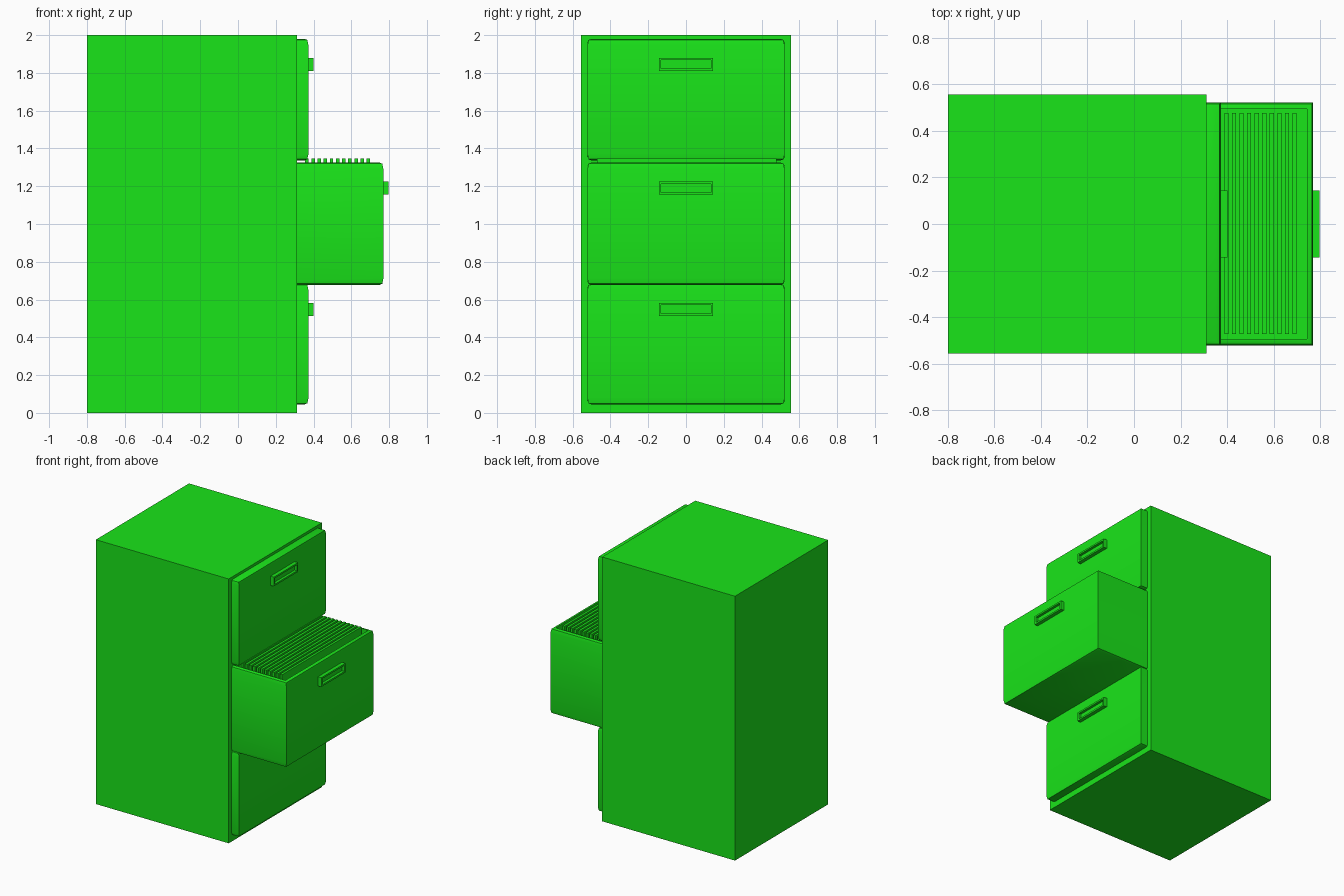
import bpy, bmesh

if "Cube" in bpy.data.objects:
    bpy.data.objects.remove(bpy.data.objects["Cube"])

green = bpy.data.materials.new("green_paint")
green.diffuse_color = (0.01, 0.78, 0.01, 1)
green.use_nodes = True
green.node_tree.nodes["Principled BSDF"].inputs["Base Color"].default_value = green.diffuse_color


def box(bm, lo, hi):
    verts = bmesh.ops.create_cube(bm, size=1)["verts"]
    for v in verts:
        for i in range(3):
            v.co[i] = hi[i] if v.co[i] > 0 else lo[i]
    return verts


def finish(bm, name):
    bmesh.ops.recalc_face_normals(bm, faces=bm.faces[:])
    me = bpy.data.meshes.new(name)
    bm.to_mesh(me)
    bm.free()
    me.materials.append(green)
    ob = bpy.data.objects.new(name, me)
    bpy.context.collection.objects.link(ob)
    bpy.ops.object.select_all(action='DESELECT')
    ob.select_set(True)
    bpy.context.view_layer.objects.active = ob
    bpy.ops.object.shade_smooth_by_angle(angle=0.6)
    return ob


def sink(bm, face, thickness, vector):
    """Inset a face and push the inner part inwards."""
    bmesh.ops.inset_individual(bm, faces=[face], thickness=thickness)
    ret = bmesh.ops.extrude_discrete_faces(bm, faces=[face])
    bmesh.ops.translate(bm, verts=ret["faces"][0].verts[:], vec=vector)


def drawer(name, z0, z1, front, is_open=False):
    bm = bmesh.new()
    xb = 0.30
    box(bm, (xb, -0.522, z0), (front, 0.522, z1))
    # rounded top and bottom edges; the upright corners stay sharp
    edges = []
    for e in bm.edges:
        d = e.verts[0].co - e.verts[1].co
        at_front = min(v.co.x for v in e.verts) > xb + 0.01
        if abs(d.x) > 0.01 or (abs(d.y) > 0.01 and at_front):
            edges.append(e)
    bmesh.ops.bevel(bm, geom=edges, offset=0.02, segments=2, profile=0.5,
                    affect='EDGES', clamp_overlap=True)
    # stretch the front rounding a little taller than deep
    for v in bm.verts:
        if v.co.x > front - 0.001:
            v.co.z += 0.015 if v.co.z < (z0 + z1) / 2 else -0.015
    if is_open:
        bm.normal_update()
        top = max((f for f in bm.faces if f.normal.z > 0.9),
                  key=lambda f: f.calc_area())
        sink(bm, top, 0.01, (0, 0, -(z1 - z0) + 0.03))
    finish(bm, name)


def handle(name, z, x):
    bm = bmesh.new()
    box(bm, (x - 0.01, -0.144, z - 0.035), (x + 0.028, 0.144, z + 0.035))
    bm.normal_update()
    face = max(bm.faces, key=lambda f: f.normal.x)
    sink(bm, face, 0.018, (-0.02, 0, 0))
    finish(bm, name)


# cabinet body
bm = bmesh.new()
box(bm, (-0.80, -0.557, 0), (0.312, 0.557, 2.0))
finish(bm, "cabinet")

# drawers with handles; the middle one is pulled out
for label, z0, z1, front in (("bottom", 0.045, 0.683, 0.373),
                             ("middle", 0.678, 1.325, 0.77),
                             ("top", 1.337, 1.98, 0.373)):
    drawer(label + "_drawer", z0, z1, front, label == "middle")
    handle(label + "_handle", z1 - 0.135, front)

# hanging files
bm = bmesh.new()
for i in range(11):
    x = 0.69 - 0.0325 * i
    box(bm, (x - 0.009, -0.472, 0.72), (x + 0.009, 0.478, 1.346))
finish(bm, "hanging_files")
